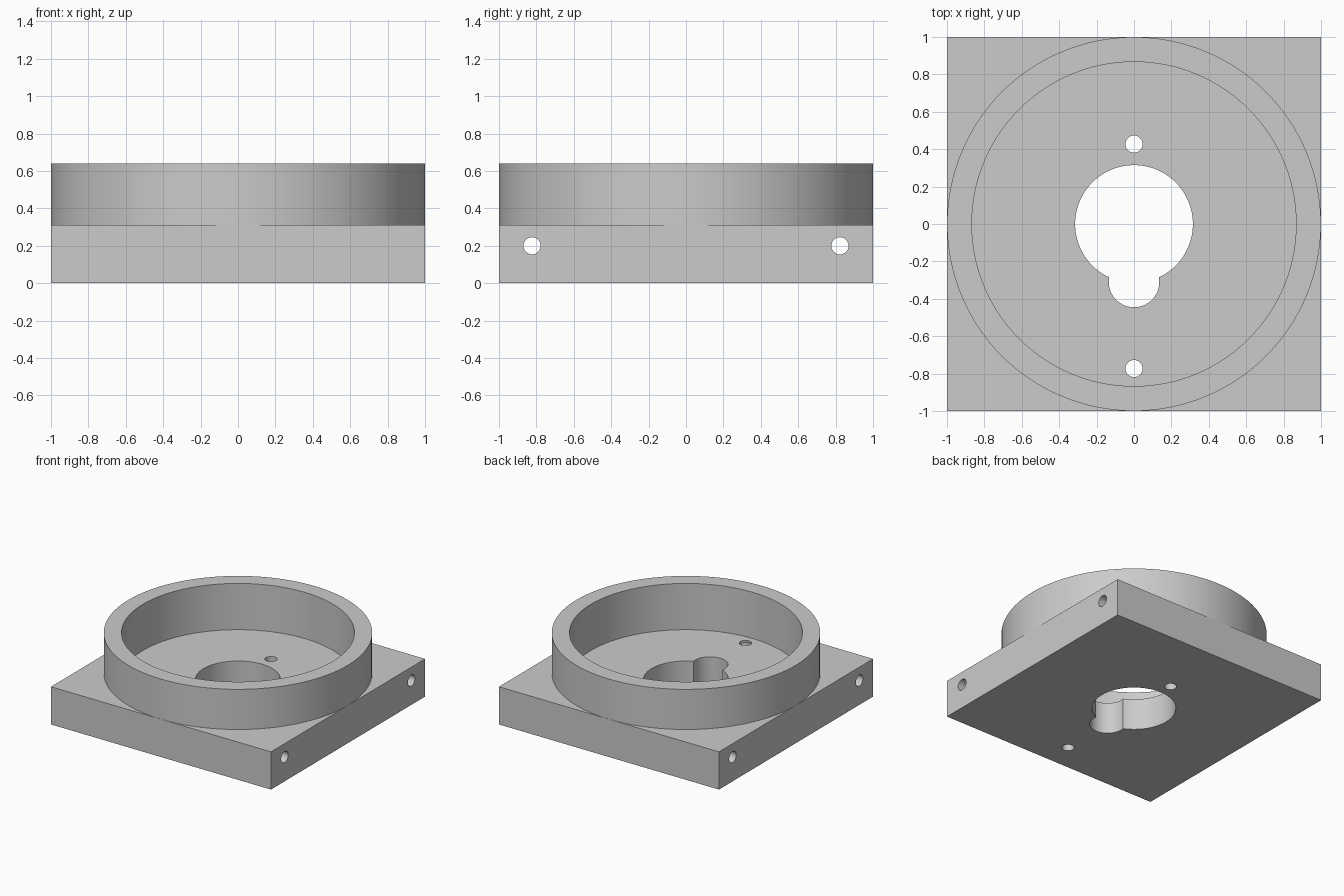
import bpy
import math

if "Cube" in bpy.data.objects:
    bpy.data.objects.remove(bpy.data.objects["Cube"])

grey = bpy.data.materials.new("plain grey")
grey.diffuse_color = (0.6, 0.6, 0.6, 1)
grey.use_nodes = True
grey.node_tree.nodes["Principled BSDF"].inputs["Base Color"].default_value = grey.diffuse_color


def cylinder(name, x, y, z, radius, depth, sides=64, along_x=False):
    rot = (0, math.pi / 2, 0) if along_x else (0, 0, 0)
    bpy.ops.mesh.primitive_cylinder_add(vertices=sides, radius=radius, depth=depth,
                                        location=(x, y, z), rotation=rot)
    ob = bpy.context.object
    ob.name = name
    ob.data.materials.append(grey)
    return ob


def boolean(target, tool, operation):
    mod = target.modifiers.new(tool.name, 'BOOLEAN')
    mod.operation = operation
    mod.solver = 'EXACT'
    mod.object = tool
    bpy.context.view_layer.objects.active = target
    bpy.ops.object.modifier_apply(modifier=mod.name)
    bpy.data.objects.remove(tool)


# Square base plate
bpy.ops.mesh.primitive_cube_add(size=1, location=(0, 0, 0.155))
body = bpy.context.object
body.name = "flanged_base"
body.scale = (2, 2, 0.31)
bpy.ops.object.transform_apply(location=True, rotation=True, scale=True)
body.data.materials.append(grey)

# Round collar on top of the plate
boolean(body, cylinder("collar", 0, 0, 0.42, 0.9995, 0.44, 128), 'UNION')

# Round recess, sunk slightly into the plate
boolean(body, cylinder("recess", 0, 0, 0.76, 0.867, 1.0, 128), 'DIFFERENCE')

# Keyhole opening: large bore with a smaller side notch
boolean(body, cylinder("bore", 0, 0, 0.2, 0.315, 1.0), 'DIFFERENCE')
boolean(body, cylinder("notch", 0, -0.31, 0.2, 0.135, 1.0), 'DIFFERENCE')

# Vertical screw holes
for y in (0.427, -0.773):
    boolean(body, cylinder("screw_hole", 0, y, 0.2, 0.046, 1.0, 32), 'DIFFERENCE')

# Cross holes running through the plate from side to side
for y in (-0.823, 0.823):
    boolean(body, cylinder("cross_hole", 0, y, 0.2, 0.046, 3.0, 32, True), 'DIFFERENCE')

bpy.ops.object.select_all(action='DESELECT')
body.select_set(True)
bpy.context.view_layer.objects.active = body
bpy.ops.object.shade_smooth_by_angle(angle=math.radians(30))
